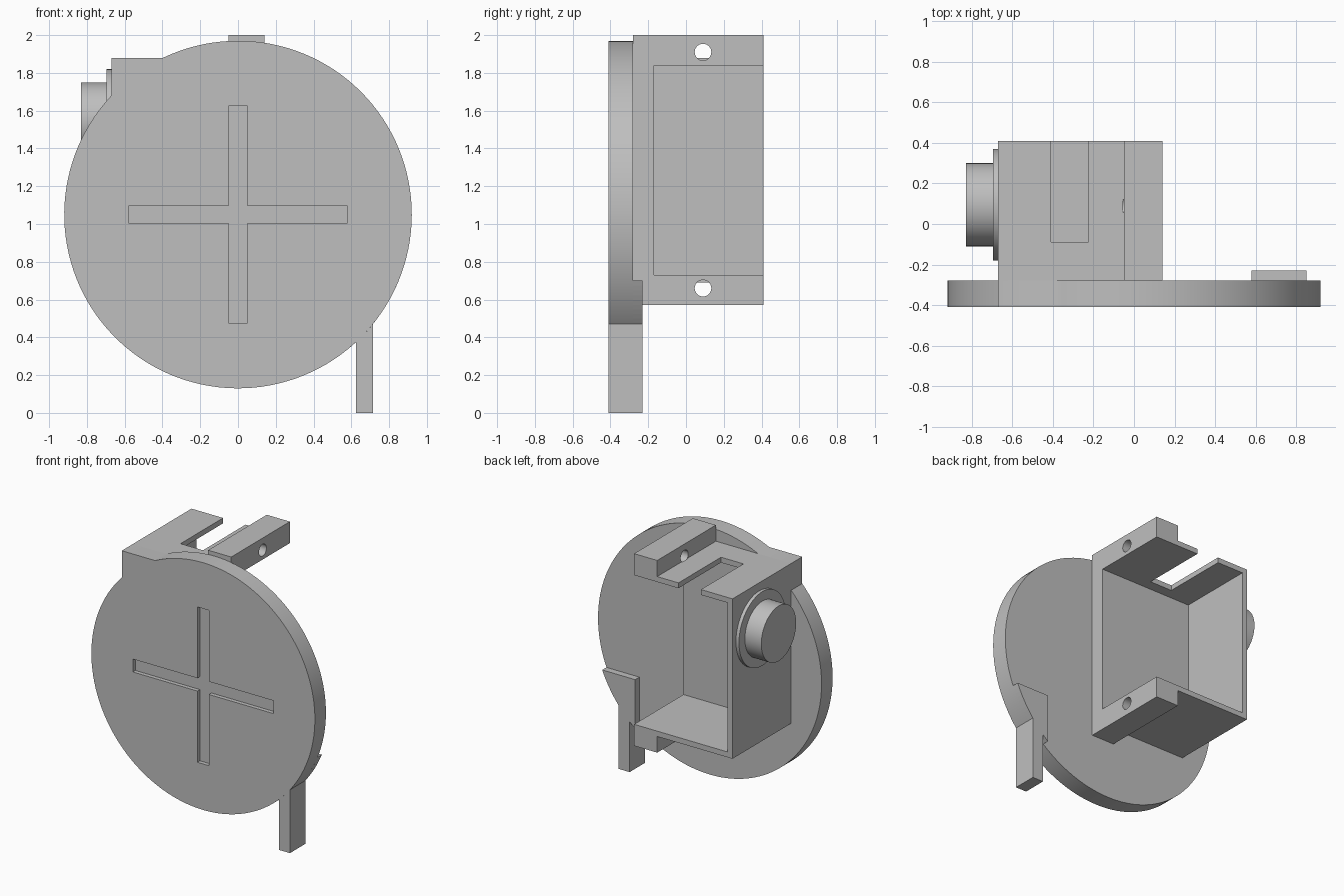
import bpy, bmesh
from math import radians, degrees, cos, sin, acos, asin, pi
from mathutils import Matrix

cube = bpy.data.objects.get("Cube")
if cube:
    bpy.data.objects.remove(cube, do_unlink=True)

grey = bpy.data.materials.new("light grey plastic")
grey.use_nodes = True
COLOUR = (0.52, 0.52, 0.52, 1)
grey.diffuse_color = COLOUR
grey.node_tree.nodes["Principled BSDF"].inputs["Base Color"].default_value = COLOUR

R, CZ = 0.92, 1.05            # disc radius and centre height
FRONT, BACK = -0.41, -0.28    # disc faces


def finish(name, bm):
    bmesh.ops.recalc_face_normals(bm, faces=bm.faces)
    mesh = bpy.data.meshes.new(name)
    bm.to_mesh(mesh)
    bm.free()
    mesh.materials.append(grey)
    ob = bpy.data.objects.new(name, mesh)
    bpy.context.collection.objects.link(ob)
    return ob


def extrude(name, outline, y0, y1):
    """Prism from an (x, z) outline running from y0 to y1."""
    bm = bmesh.new()
    face = bm.faces.new([bm.verts.new((x, y0, z)) for x, z in outline])
    new = bmesh.ops.extrude_face_region(bm, geom=[face])["geom"]
    verts = [v for v in new if isinstance(v, bmesh.types.BMVert)]
    bmesh.ops.translate(bm, verts=verts, vec=(0, y1 - y0, 0))
    return finish(name, bm)


def box(name, x0, x1, y0, y1, z0, z1):
    return extrude(name, [(x0, z0), (x1, z0), (x1, z1), (x0, z1)], y0, y1)


def rod(name, x0, x1, y, z, r, n=64):
    """Cylinder along x."""
    bm = bmesh.new()
    place = Matrix.Translation(((x0 + x1) / 2, y, z)) @ Matrix.Rotation(pi / 2, 4, "Y")
    bmesh.ops.create_cone(bm, cap_ends=True, segments=n, radius1=r, radius2=r,
                          depth=x1 - x0, matrix=place)
    return finish(name, bm)


def arc(a0, a1, n):
    """Points on the disc rim between two angles in degrees."""
    angles = [radians(a0 + (a1 - a0) * i / n) for i in range(n + 1)]
    return [(R * cos(a), CZ + R * sin(a)) for a in angles]


def select_only(ob):
    bpy.ops.object.select_all(action="DESELECT")
    ob.select_set(True)
    bpy.context.view_layer.objects.active = ob


def cut(ob, cutter):
    mod = ob.modifiers.new("cut", "BOOLEAN")
    mod.operation, mod.solver, mod.object = "DIFFERENCE", "EXACT", cutter
    select_only(ob)
    bpy.ops.object.modifier_apply(modifier=mod.name)
    bpy.data.objects.remove(cutter, do_unlink=True)


def smooth(ob):
    select_only(ob)
    bpy.ops.object.shade_smooth_by_angle(angle=radians(25))


# Disc with the square housing corner blended into its rim
LEFT, TOP = -0.67, 1.88
side_angle = degrees(acos(LEFT / R))
top_angle = 180 - degrees(asin((TOP - CZ) / R))
disc = extrude("face_disc", arc(side_angle, 360 + top_angle, 120) + [(LEFT, TOP)], FRONT, BACK)

# Shallow cross recess on the front, made from one quarter turned four times
w, l = 0.048, 0.578
cross, quarter = [], [(w, w), (l, w), (l, -w)]
for k in range(4):
    c, s = round(cos(-k * pi / 2)), round(sin(-k * pi / 2))
    cross += [(c * x - s * z, CZ + s * x + c * z) for x, z in quarter]
cut(disc, extrude("cross_cutter", cross, FRONT - 0.1, FRONT + 0.03))
smooth(disc)

# Housing with mounting flanges above and below
STEP, RIGHT, REAR = -0.05, 0.14, 0.41
MID = 1.285
half = [(LEFT, 0.595), (STEP, 0.595), (STEP, 0.715), (RIGHT, 0.715)]
outline = [(x, MID + h) for x, h in half] + [(x, MID - h) for x, h in reversed(half)]
housing = extrude("motor_housing", outline, BACK, REAR)
cut(housing, box("cavity_cutter", -0.63, 0.3, -0.17, 0.6, 0.73, 1.84))
cut(housing, box("slot_cutter", -0.41, -0.225, -0.09, 0.6, 1.8, 1.95))
for side in (-1, 1):
    cut(housing, rod("hole_cutter", STEP - 0.005, 0.3, 0.09, MID + side * 0.625, 0.044, 32))
smooth(housing)

# Round boss on the outer side wall
smooth(rod("boss_collar", -0.695, LEFT, 0.095, 1.545, 0.275))
smooth(rod("boss_knob", -0.83, -0.695, 0.095, 1.545, 0.205))

# Leg below the disc, with a backing plate that follows the rim
LEG_REAR = -0.23
plate_in, plate_top = 0.58, 0.70
rim = arc(-degrees(acos(plate_in / R)), degrees(asin((plate_top - CZ) / R)), 16)
extrude("leg_backing_plate", rim + [(plate_in, plate_top)], BACK, LEG_REAR)
x0, x1 = 0.625, 0.715
rim = arc(-degrees(acos(x1 / R)), -degrees(acos(x0 / R)), 6)
extrude("leg", [(x0, 0), (x1, 0)] + rim, FRONT, LEG_REAR)
